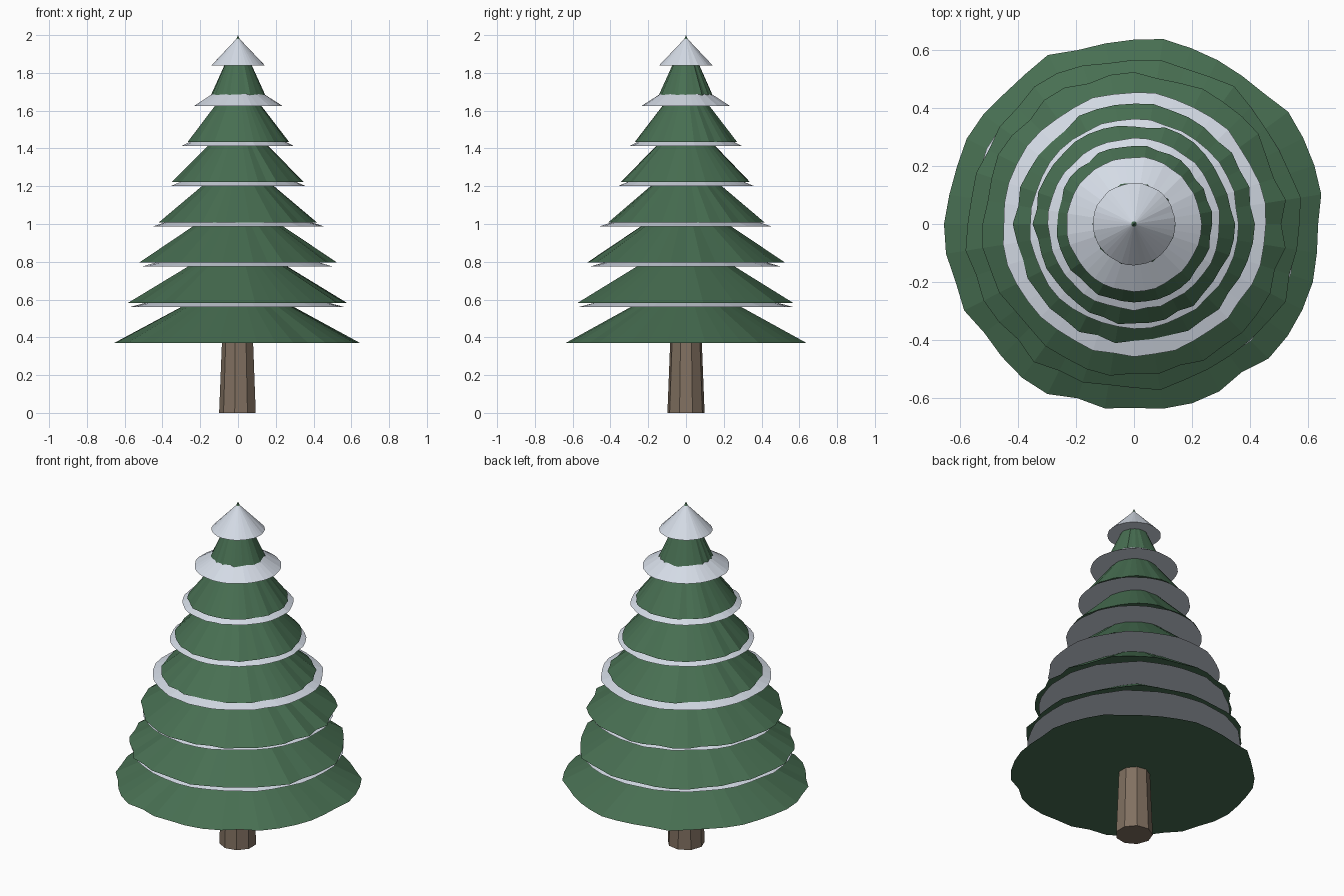
import bpy, bmesh, math, random

random.seed(4)
cube = bpy.data.objects.get("Cube")
if cube:
    bpy.data.objects.remove(cube, do_unlink=True)


def make_material(name, colour):
    mat = bpy.data.materials.new(name)
    mat.use_nodes = True
    mat.diffuse_color = (*colour, 1)
    bsdf = next(n for n in mat.node_tree.nodes if n.type == "BSDF_PRINCIPLED")
    bsdf.inputs["Base Color"].default_value = (*colour, 1)
    bsdf.inputs["Roughness"].default_value = 0.9
    return mat


green = make_material("pine green", (0.064, 0.158, 0.084))
white = make_material("snow white", (0.66, 0.71, 0.79))
brown = make_material("bark brown", (0.22, 0.163, 0.118))


def add_cone(name, mat, sides, base_z, height, radius, top_radius=0.0, ragged=0.0):
    """Closed cone or tapered cylinder whose lower rim is irregular."""
    bm = bmesh.new()
    bmesh.ops.create_cone(bm, cap_ends=True, segments=sides,
                          radius1=radius, radius2=top_radius, depth=height)
    for v in bm.verts:
        if v.co.z < 0:
            wobble = 1 + random.uniform(-ragged, ragged)
            v.co.x *= wobble
            v.co.y *= wobble
        v.co.z += base_z + height / 2
    bmesh.ops.remove_doubles(bm, verts=bm.verts, dist=0.0001)
    mesh = bpy.data.meshes.new(name)
    bm.to_mesh(mesh)
    bm.free()
    mesh.materials.append(mat)
    obj = bpy.data.objects.new(name, mesh)
    bpy.context.collection.objects.link(obj)
    return obj


# Trunk, running up inside the lowest branches
trunk = add_cone("trunk", brown, 9, 0, 0.5, 0.1, 0.08)
trunk.rotation_euler.z = math.pi / 2

# Seven branch tiers, each with a flatter snow skirt above it
tier_radii = [0.645, 0.575, 0.52, 0.41, 0.342, 0.268, 0.157]
snow_radii = [0.565, 0.505, 0.455, 0.36, 0.296, 0.232, 0.142]
step = 0.213
for i, (tier_r, snow_r) in enumerate(zip(tier_radii, snow_radii)):
    add_cone(f"branch_tier_{i + 1}", green, 40, 0.37 + step * i, 0.352, tier_r, ragged=0.024)
    add_cone(f"snow_skirt_{i + 1}", white, 40, 0.561 + step * i, 0.15, snow_r, ragged=0.012)
